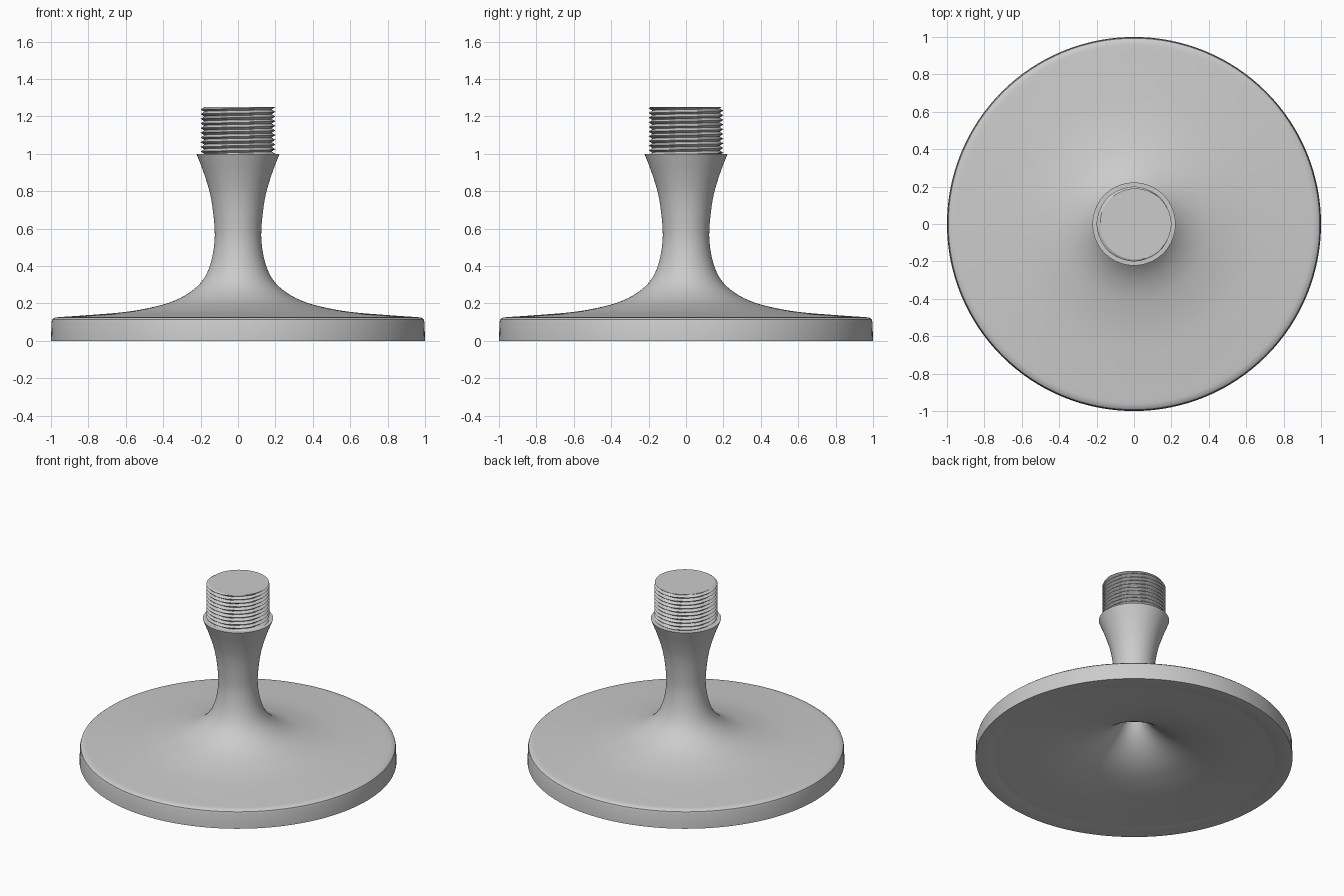
import bpy
import bmesh
import math
from mathutils import Vector

default_cube = bpy.data.objects.get("Cube")
if default_cube:
    bpy.data.objects.remove(default_cube, do_unlink=True)

grey = bpy.data.materials.new("plain grey")
grey.use_nodes = True
colour = (0.6, 0.6, 0.6, 1)
grey.diffuse_color = colour
grey.node_tree.nodes["Principled BSDF"].inputs["Base Color"].default_value = colour


def smooth_path(points, steps=6):
    """Catmull-Rom curve through the profile points."""
    p = [Vector(q) for q in points]
    p = [2 * p[0] - p[1]] + p + [2 * p[-1] - p[-2]]
    out = []
    for a, b, c, d in zip(p, p[1:], p[2:], p[3:]):
        for i in range(steps):
            t = i / steps
            out.append(0.5 * (2 * b + (c - a) * t + (2 * a - 5 * b + 4 * c - d) * t ** 2
                              + (3 * b - a - 3 * c + d) * t ** 3))
    return out + [p[-2]]


def inner_offset(path, thickness):
    """Shell lining: the outer path moved inwards until it meets the axis."""
    out = []
    for before, here, after in zip(path, path[1:], path[2:]):
        t = (after - before).normalized()
        q = here + thickness * Vector((-t.y, t.x)) * (-1 if t.x > 0 and t.y < 0 else 1)
        if q.x < 0.004:
            break
        out.append(Vector((q.x, max(q.y, 0))))
    return out


def revolve(name, rings, sides, close_start=False, close_end=False):
    """Skin rings given as functions of the angle returning (radius, height)."""
    bm = bmesh.new()
    rows = []
    for ring in rings:
        row = []
        for i in range(sides):
            a = math.tau * i / sides
            r, z = ring(a)
            row.append(bm.verts.new((r * math.cos(a), r * math.sin(a), z)))
        rows.append(row)
    for low, high in zip(rows, rows[1:]):
        for i in range(sides):
            j = (i + 1) % sides
            bm.faces.new((low[i], low[j], high[j], high[i]))
    if close_start:
        bm.faces.new(rows[0][::-1])
    if close_end:
        bm.faces.new(rows[-1])
    bmesh.ops.recalc_face_normals(bm, faces=bm.faces)
    mesh = bpy.data.meshes.new(name)
    bm.to_mesh(mesh)
    bm.free()
    mesh.materials.append(grey)
    obj = bpy.data.objects.new(name, mesh)
    bpy.context.collection.objects.link(obj)
    bpy.ops.object.select_all(action="DESELECT")
    obj.select_set(True)
    bpy.context.view_layer.objects.active = obj
    bpy.ops.object.shade_smooth_by_angle(angle=math.radians(32))
    return obj


# Flared foot and waisted stem, with a hollow underside
flare = smooth_path([(0.96, 0.127), (0.8, 0.138), (0.6, 0.155), (0.45, 0.182),
                     (0.34, 0.215), (0.25, 0.265), (0.185, 0.33), (0.145, 0.42),
                     (0.125, 0.54), (0.13, 0.66), (0.148, 0.78), (0.18, 0.89),
                     (0.222, 1.0)])
lining = [q for q in inner_offset(flare, 0.125) if q.x < 0.9]
rim = [Vector(q) for q in ((0.92, 0), (1, 0), (0.997, 0.1), (0.993, 0.115), (0.982, 0.124))]
profile = lining[::-1] + rim + flare + [Vector((0.17, 1.0))]
revolve("foot_and_stem", [lambda a, q=q: (q.x, q.y) for q in profile], 128,
        close_start=True, close_end=True)

# Screw thread: a helical ridge around the top plug
BOTTOM, TOP, PITCH, PER_TURN = 1.0, 1.25, 0.025, 8


def thread_ring(z):
    def ring(a):
        phase = (z / PITCH - a / math.tau) % 1
        return 0.18 + 0.02 * abs(2 * phase - 1), z
    return ring


count = round((TOP - BOTTOM) / PITCH * PER_TURN)
heights = [BOTTOM + (TOP - BOTTOM) * i / count for i in range(count + 1)]
revolve("threaded_plug", [thread_ring(z) for z in heights], 96, close_end=True)
